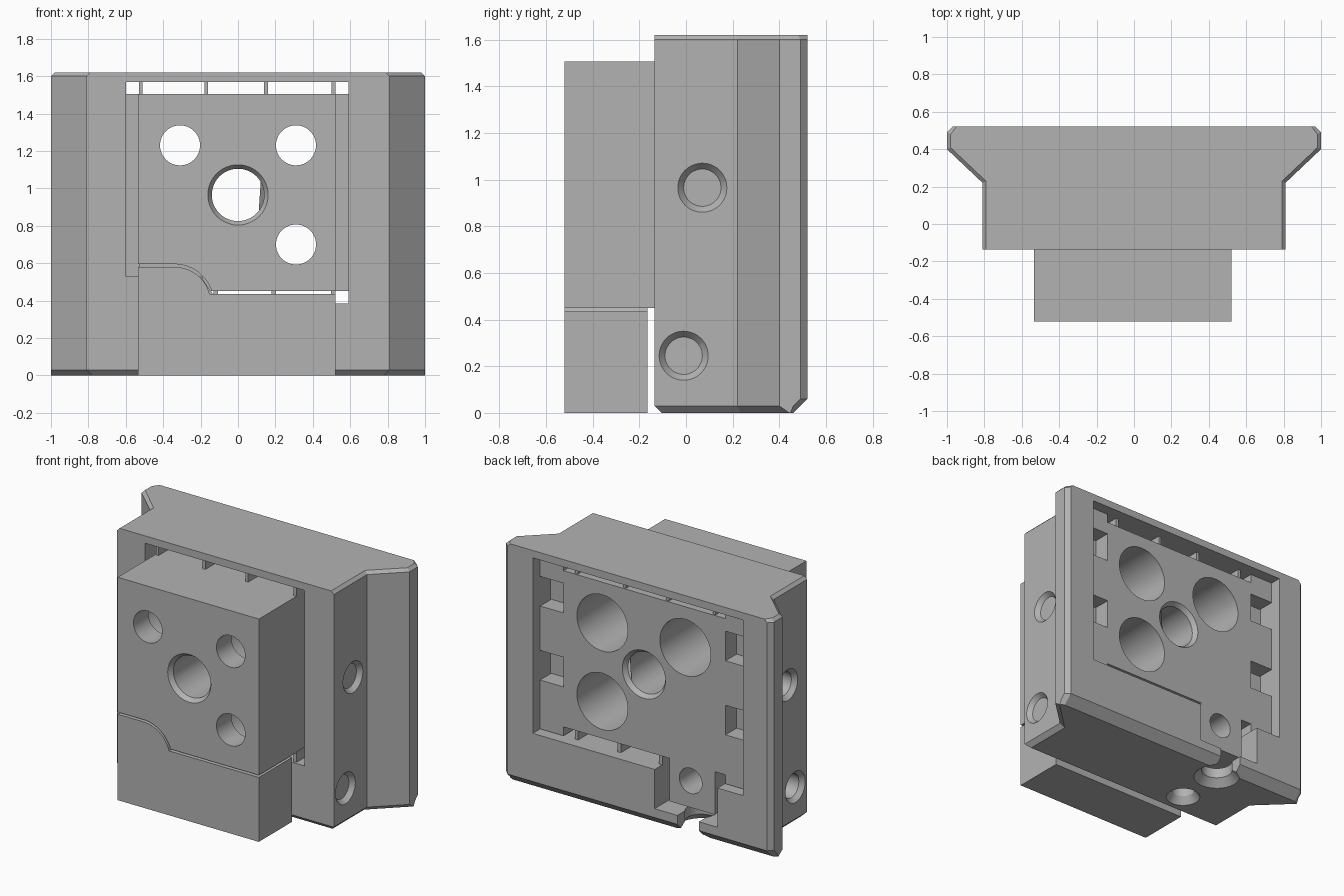
import bpy, bmesh, math
from mathutils import Matrix, Vector

if "Cube" in bpy.data.objects:
    bpy.data.objects.remove(bpy.data.objects["Cube"], do_unlink=True)

steel = bpy.data.materials.new("plain_grey")
steel.use_nodes = True
GREY = (0.45, 0.45, 0.45, 1)
steel.diffuse_color = GREY
steel.node_tree.nodes["Principled BSDF"].inputs["Base Color"].default_value = GREY


def make(name, bm):
    bmesh.ops.recalc_face_normals(bm, faces=bm.faces)
    mesh = bpy.data.meshes.new(name)
    bm.to_mesh(mesh)
    bm.free()
    mesh.materials.append(steel)
    ob = bpy.data.objects.new(name, mesh)
    bpy.context.collection.objects.link(ob)
    return ob


def loft(name, loops):
    """Skin a stack of matching loops and cap both ends."""
    bm = bmesh.new()
    rings = [[bm.verts.new(p) for p in loop] for loop in loops]
    n = len(rings[0])
    for a, b in zip(rings, rings[1:]):
        for i in range(n):
            j = (i + 1) % n
            bm.faces.new((a[i], a[j], b[j], b[i]))
    bm.faces.new(rings[0])
    bm.faces.new(rings[-1])
    return make(name, bm)


def plate(name, outline, y0, y1):
    """Extrude an x-z outline along y."""
    return loft(name, [[(x, y, z) for x, z in outline] for y in (y0, y1)])


def box(name, x0, x1, y0, y1, z0, z1):
    return plate(name, [(x0, z0), (x1, z0), (x1, z1), (x0, z1)], y0, y1)


def bore(start, end, r1, r2=None):
    """Round or tapered cutter between two points."""
    a, b = Vector(start), Vector(end)
    axis = b - a
    bm = bmesh.new()
    turn = axis.to_track_quat('Z', 'Y').to_matrix().to_4x4()
    bmesh.ops.create_cone(bm, cap_ends=True, segments=48, radius1=r1,
                          radius2=r1 if r2 is None else r2, depth=axis.length,
                          matrix=Matrix.Translation((a + b) / 2) @ turn)
    return make("cutter", bm)


def combine(target, tool, operation='DIFFERENCE'):
    tool.hide_render = True
    mod = target.modifiers.new("combine", 'BOOLEAN')
    mod.operation, mod.object, mod.solver = operation, tool, 'EXACT'
    bpy.context.view_layer.objects.active = target
    bpy.ops.object.modifier_apply(modifier=mod.name)
    bpy.data.objects.remove(tool, do_unlink=True)


def cut_box(target, *size):
    combine(target, box("cutter", *size))


def add_box(target, *size):
    combine(target, box("addition", *size), 'UNION')


def layer(half, z):
    return [(x, y, z) for x, y in half] + [(-x, y, z) for x, y in reversed(half)]


# Outer frame: winged profile, chamfered at foot and top sides
full = [(.81, -.135), (.81, .22), (1, .40), (1, .49), (.97, .52)]
foot = [(.78, -.105), (.78, .232), (1, .443), (1, .447), (.97, .46)]
low = full[:3] + [(1, .46), (.97, .49)]
top = [(.79, -.135), (.79, .228), (.98, .408), (.98, .48), (.95, .52)]
frame = loft("frame", [layer(foot, 0), layer(low, .03), layer(full, .06),
                       layer(full, 1.6), layer(top, 1.62)])

# Window through the frame and wider recess at the back
combine(frame, plate("cutter", [(.59, .385), (.59, 1.57), (-.6, 1.57), (-.6, .53),
                                (-.2, .53), (-.1, .385)], -.3, .7))
cut_box(frame, -.79, .78, .33, .7, .385, 1.57)
cut_box(frame, -.6, -.13, .17, .7, .12, .6)

# Side holes with countersinks
for s in (-1, 1):
    for y, z, inner in ((.07, .965, .5), (-.01, .245, .42)):
        combine(frame, bore((s * .9, y, z), (s * inner, y, z), .08))
        combine(frame, bore((s * .811, y, z), (s * .78, y, z), .106, .08))

# Holes in the underside, the rear one open to the back
for y, r, rim, height in ((.04, .075, .11, .25), (.38, .1, .15, .2)):
    combine(frame, bore((-.38, y, -.1), (-.38, y, height), r))
    combine(frame, bore((-.38, y, -.001), (-.38, y, .05), rim, r))
cut_box(frame, -.46, -.3, .38, .7, -.1, .15)


# Curved step shared by the two front blocks
def step(radius, z_end):
    start = math.asin((z_end - .385) / radius)
    return [(-.34 + radius * math.cos(a), .385 + radius * math.sin(a))
            for a in [start + (math.pi / 2 - start) * i / 12 for i in range(13)]]


lower_block = plate("lower_block", [(-.535, 0), (.52, 0), (.52, .435)]
                    + step(.195, .435) + [(-.535, .58)], -.52, -.165)
core = plate("core_insert", [(.52, 1.505), (.52, .45)] + step(.21, .45)
             + [(-.535, .595), (-.535, 1.505)], -.52, .449)

# Rear flange of the insert, with corner tabs and ear
add_box(core, -.785, .775, .331, .45, .45, 1.505)
for x0, x1 in ((-.785, -.61), (.6, .775)):
    add_box(core, x0, x1, .331, .45, .39, 1.565)
add_box(core, -.53, -.19, .2, .45, .16, .62)
for x0, x1 in ((-.9, -.61), (.6, .9)):
    for z in (.72, 1.22):
        cut_box(core, x0, x1, .2, .6, z, z + .2)

# Counterbored holes, central bore and ear hole
for x, z in ((-.31, 1.23), (.31, 1.23), (.31, .70)):
    combine(core, bore((x, -.7, z), (x, .6, z), .107))
    combine(core, bore((x, -.36, z), (x, .6, z), .19))
combine(core, bore((0, -.7, .965), (0, .6, .965), .14))
for y0, y1 in ((-.521, -.49), (.451, .42)):
    combine(core, bore((0, y0, .965), (0, y1, .965), .162, .14))
combine(core, bore((-.35, .6, .34), (-.35, .22, .34), .085))

# Thin spacer ribs across the gaps
for i, x in enumerate((-.52, -.17, .15, .51)):
    box("upper_rib_%d" % (i + 1), x - .01, x + .01, -.12, .44, 1.5, 1.575)
for i, x in enumerate((-.12, .19, .51)):
    box("lower_rib_%d" % (i + 1), x - .012, x + .012, -.12, .44, .38, .455)

# Smooth the round walls, keep the edges crisp
for ob in (frame, core, lower_block):
    bpy.ops.object.select_all(action='DESELECT')
    ob.select_set(True)
    bpy.context.view_layer.objects.active = ob
    bpy.ops.object.shade_smooth_by_angle(angle=math.radians(25))
